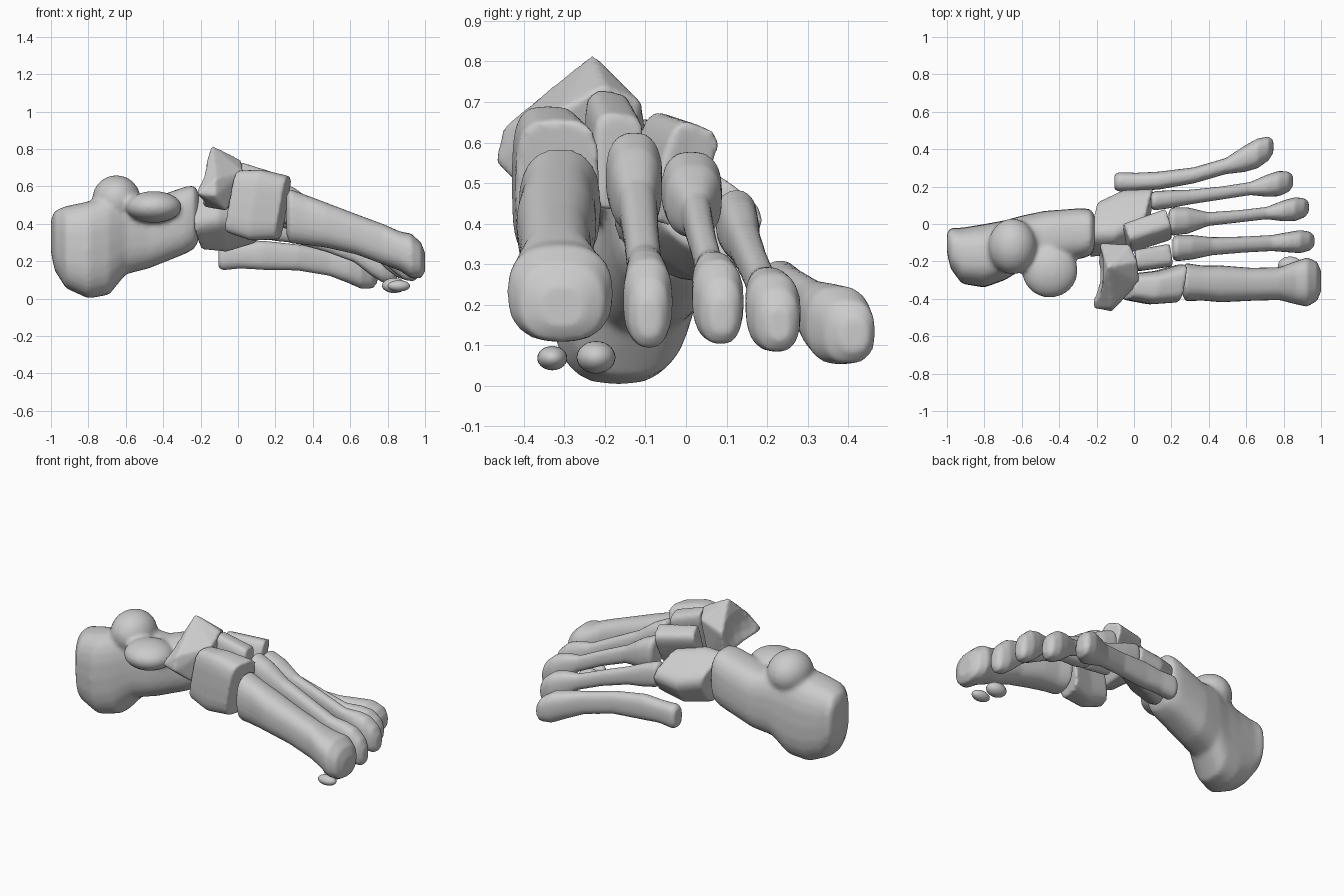
import bpy, bmesh, math
from mathutils import Matrix

if "Cube" in bpy.data.objects:
    bpy.data.objects.remove(bpy.data.objects["Cube"])


def new_object(name, bm):
    mesh = bpy.data.meshes.new(name)
    bmesh.ops.recalc_face_normals(bm, faces=bm.faces)
    bm.to_mesh(mesh)
    bm.free()
    obj = bpy.data.objects.new(name, mesh)
    bpy.context.collection.objects.link(obj)
    return obj


def add_loft(bm, rings, power=2.5, roll=0, skew=0, lean=0, taper=1, n=24):
    """Rings are (x, y, z, half width, half height) of rounded sections."""
    ca, sa = math.cos(math.radians(roll)), math.sin(math.radians(roll))
    loops = []
    for x, y, z, w, h in rings:
        loop = []
        for i in range(n):
            c, s = math.cos(math.tau * i / n), math.sin(math.tau * i / n)
            u = math.copysign(abs(c) ** (2 / power), c)
            v = math.copysign(abs(s) ** (2 / power), s)
            p = u * w * (taper + (1 - taper) * (v + 1) / 2)
            q = v * h
            loop.append(bm.verts.new((x + skew * u + lean * v,
                                      y + p * ca - q * sa, z + p * sa + q * ca)))
        loops.append(loop)
    for a, b in zip(loops, loops[1:]):
        for i in range(n):
            j = (i + 1) % n
            bm.faces.new((a[i], a[j], b[j], b[i]))
    bm.faces.new(loops[0])
    bm.faces.new(loops[-1])


def add_ball(bm, center, radii):
    bmesh.ops.create_uvsphere(bm, u_segments=24, v_segments=14, radius=1,
                              matrix=Matrix.Translation(center) @ Matrix.Diagonal((*radii, 1)))


def finish(obj, voxel=0.011, smooth=5):
    """Fuse overlapping parts and soften the edges like worn bone."""
    m = obj.modifiers.new("fuse", 'REMESH')
    m.mode, m.voxel_size, m.use_smooth_shade = 'VOXEL', voxel, True
    m = obj.modifiers.new("soften", 'SMOOTH')
    m.factor, m.iterations = 0.5, smooth


def block(name, rings, **shape):
    bm = bmesh.new()
    add_loft(bm, rings, power=3.6, **shape)
    finish(new_object(name, bm))


def long_bone(name, base, head, bow, base_size, shaft_size, head_size):
    """Flared base, thin bowed shaft and rounded head."""
    sizes = (base_size, shaft_size, head_size)
    stations = ((0, 0, .75), (.025, 0, 1), (.14, 0, .92), (.28, 1, 1.12), (.5, 1, 1),
                (.7, 1, 1), (.82, 2, .88), (.9, 2, 1), (.97, 2, .8), (1, 2, .42))
    rings = []
    for t, kind, scale in stations:
        x, y, z = (a + (b - a) * t for a, b in zip(base, head))
        k = math.sin(math.pi * t)
        w, h = sizes[kind]
        rings.append((x, y + bow[0] * k, z + bow[1] * k, w * scale, h * scale))
    bm = bmesh.new()
    add_loft(bm, rings)
    finish(new_object(name, bm), 0.010, 4)


# heel bone: body, joint hump on top and inner shelf
bm = bmesh.new()
add_loft(bm, [
    (-1.0, -.10, .335, .055, .09), (-.98, -.13, .31, .11, .16), (-.92, -.17, .275, .15, .22),
    (-.8, -.17, .26, .17, .26), (-.69, -.14, .29, .16, .27), (-.6, -.10, .34, .145, .21),
    (-.48, -.07, .345, .14, .185), (-.28, -.05, .42, .135, .18), (-.235, -.045, .435, .125, .17),
    (-.21, -.04, .44, .09, .13)], 2.7)
add_ball(bm, (-.65, -.12, .53), (.13, .15, .13))
add_ball(bm, (-.45, -.25, .49), (.15, .145, .085))
finish(new_object("heel_bone", bm), 0.013, 8)

# boat-shaped bone, hollowed behind for the ankle
bm = bmesh.new()
points = [(-.22, -.45, .56), (-.12, -.47, .55), (-.12, -.45, .64), (-.06, -.39, .47),
          (-.14, -.23, .82), (.03, -.31, .68), (.02, -.2, .74), (-.02, -.11, .70),
          (-.18, -.10, .65), (-.18, -.14, .49), (-.05, -.14, .48)]
bmesh.ops.convex_hull(bm, input=[bm.verts.new(p) for p in points])
boat = new_object("navicular_bone", bm)
bm = bmesh.new()
add_ball(bm, (-.42, -.25, .64), (.27, .27, .27))
cutter = new_object("ankle_socket_cutter", bm)
cutter.hide_render = cutter.hide_viewport = True
cut = boat.modifiers.new("socket", 'BOOLEAN')
cut.operation, cut.object, cut.solver = 'DIFFERENCE', cutter, 'EXACT'
finish(boat)

# block-like midfoot bones
block("cuboid_bone", [(-.215, -.03, .41, .13, .125), (-.08, .01, .41, .165, .12),
                      (.08, .06, .42, .12, .095)], roll=-35, skew=.025)
block("inner_wedge_bone", [(-.03, -.335, .52, .07, .165), (.1, -.34, .5, .09, .19),
                           (.245, -.315, .485, .105, .17)], skew=.02, lean=.03)
block("middle_wedge_bone", [(.01, -.205, .60, .065, .13), (.2, -.175, .55, .07, .12)],
      roll=-8, skew=-.01, taper=.5)
block("outer_wedge_bone", [(-.04, -.085, .55, .065, .125), (.185, -.01, .52, .07, .13)],
      roll=-22, skew=-.02, taper=.6)

# five long forefoot bones, from the big toe side outwards
long_bone("long_foot_bone_1", (.26, -.31, .445), (1, -.305, .195), (-.015, .025),
          (.102, .145), (.088, .108), (.132, .12))
long_bone("long_foot_bone_2", (.205, -.13, .525), (.965, -.09, .165), (0, .02),
          (.071, .112), (.043, .06), (.062, .108))
long_bone("long_foot_bone_3", (.185, .012, .49), (.935, .09, .17), (-.01, .025),
          (.076, .098), (.033, .05), (.064, .102))
long_bone("long_foot_bone_4", (.09, .122, .41), (.85, .23, .15), (-.01, .02),
          (.052, .08), (.035, .05), (.068, .097))
long_bone("long_foot_bone_5", (-.105, .225, .225), (.745, .415, .125), (-.06, .045),
          (.052, .075), (.043, .07), (.08, .097))

# two small round bones under the ball of the foot
for i, (c, r) in enumerate([((.86, -.33, .068), (.06, .037, .03)),
                            ((.835, -.222, .07), (.065, .048, .04))]):
    bm = bmesh.new()
    add_ball(bm, c, r)
    obj = new_object(f"sesamoid_bone_{i + 1}", bm)
    for p in obj.data.polygons:
        p.use_smooth = True
